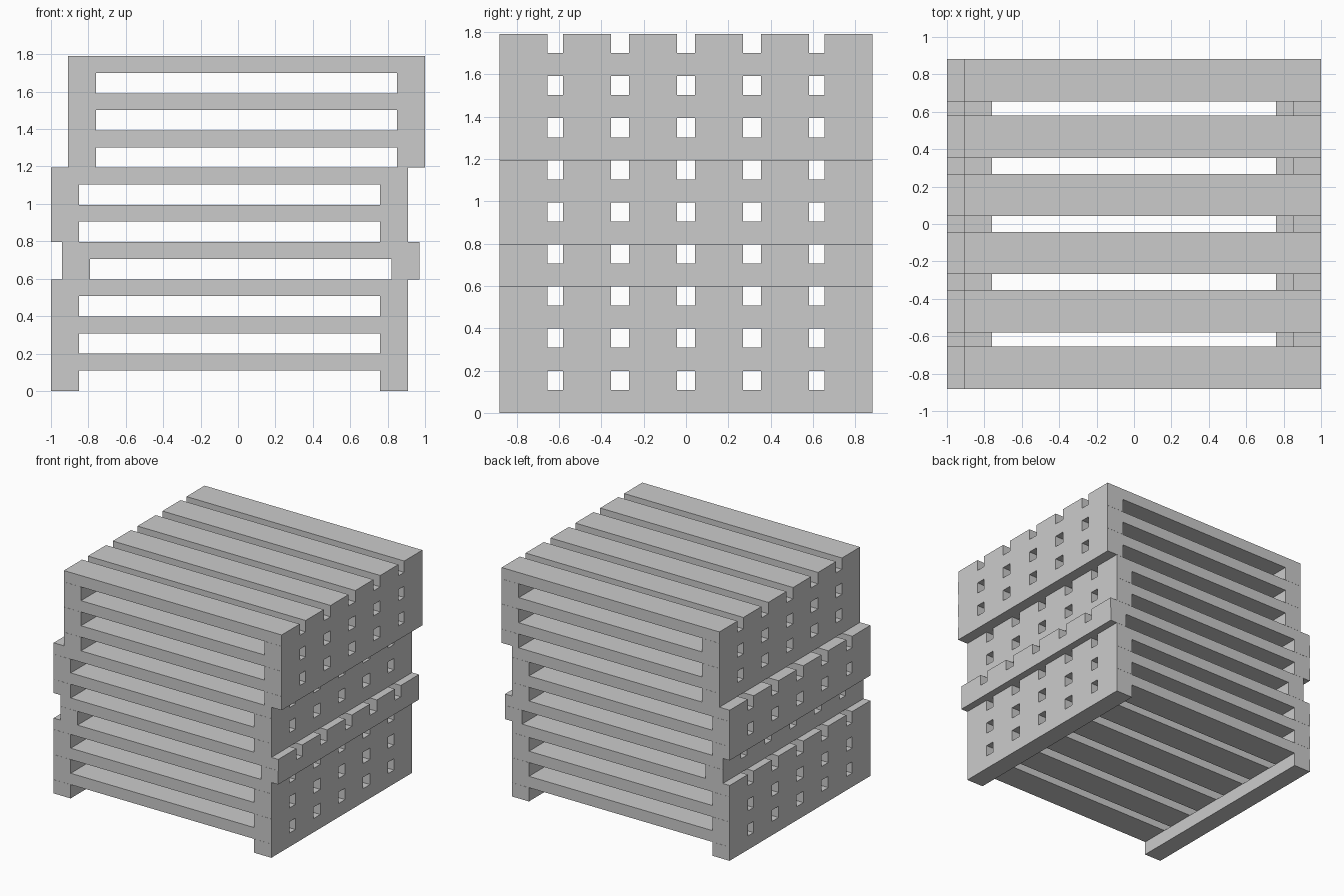
import bpy, bmesh
from mathutils import Matrix

if "Cube" in bpy.data.objects:
    bpy.data.objects.remove(bpy.data.objects["Cube"])

LENGTH, DEPTH = 1.91, 1.764      # pallet footprint
PITCH = 1.79 / 9                 # height of one pallet
RUNNER_W, RUNNER_H = 0.15, 0.109
SLAT_W = 0.227
SLAT_Y = [-0.7675, -0.467, -0.155, 0.155, 0.467, 0.7675]
OFFSETS = [-0.045, -0.045, -0.045, 0.015, -0.045, -0.045, 0.045, 0.045, 0.045]


def add_box(bm, centre, size):
    bmesh.ops.create_cube(bm, size=1, matrix=Matrix.Translation(centre) @ Matrix.Diagonal((*size, 1)))


def make_mesh(name, boxes):
    bm = bmesh.new()
    for centre, size in boxes:
        add_box(bm, centre, size)
    mesh = bpy.data.meshes.new(name)
    bm.to_mesh(mesh)
    bm.free()
    return mesh


# End runners, running front to back
runners = make_mesh("runners", [
    ((s * (LENGTH - RUNNER_W) / 2, 0, RUNNER_H / 2), (RUNNER_W, DEPTH, RUNNER_H))
    for s in (-1, 1)])

# Deck slats, running left to right on top of the runners
slat_h = PITCH - RUNNER_H
slats = make_mesh("deck_slats", [
    ((0, y, RUNNER_H + slat_h / 2), (LENGTH, SLAT_W, slat_h)) for y in SLAT_Y])

# Stack of nine pallets, some shifted sideways
for i, dx in enumerate(OFFSETS):
    for mesh in (runners, slats):
        ob = bpy.data.objects.new(f"pallet_{i + 1}_{mesh.name}", mesh)
        ob.location = (dx, 0, i * PITCH)
        bpy.context.collection.objects.link(ob)
